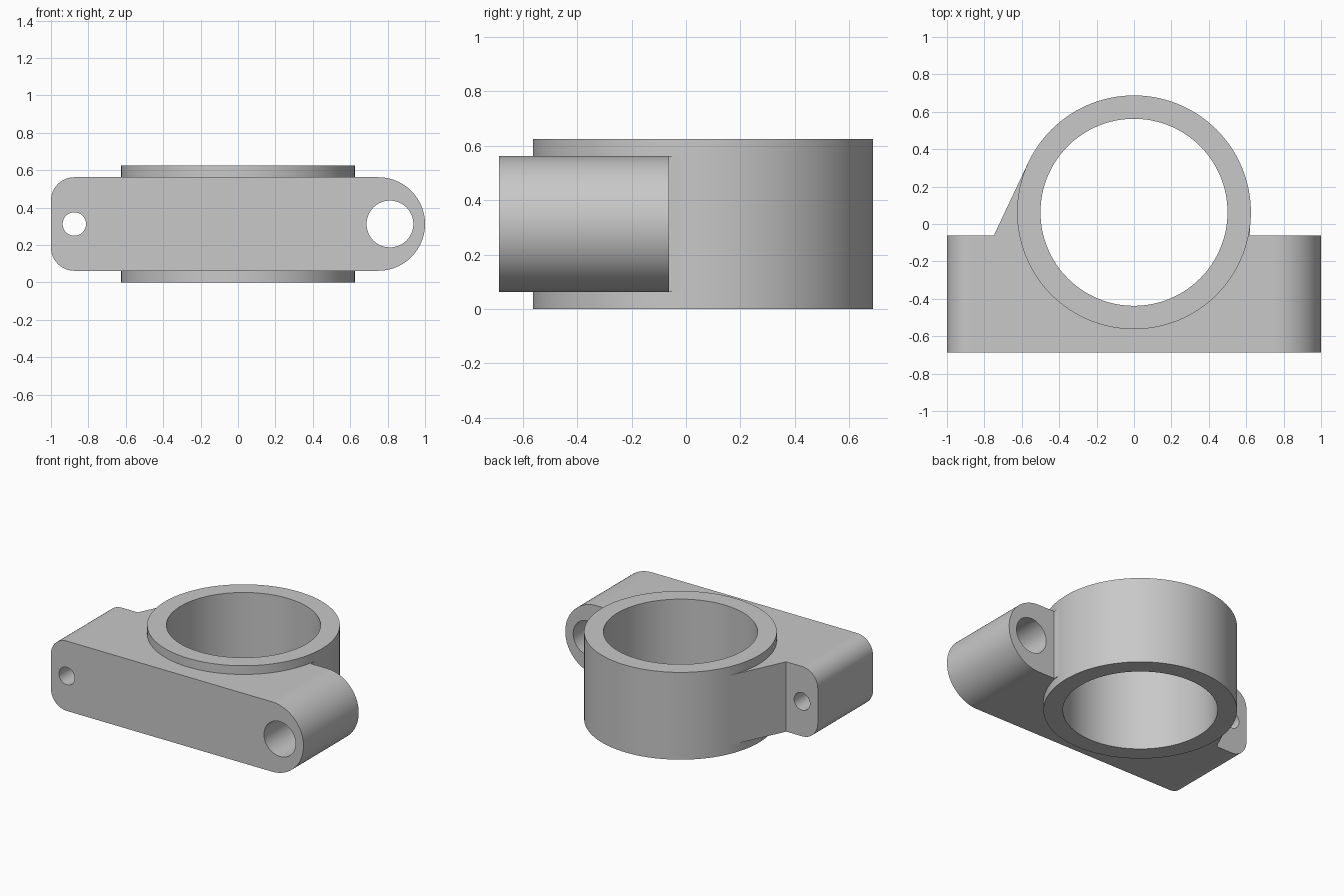
import bpy
import bmesh
from math import sin, cos, acos, atan2, hypot, pi, radians
from mathutils import Matrix, Vector

if "Cube" in bpy.data.objects:
    bpy.data.objects.remove(bpy.data.objects["Cube"], do_unlink=True)

grey = bpy.data.materials.new("plain_grey")
grey.use_nodes = True
colour = (0.58, 0.58, 0.58, 1)
grey.diffuse_color = colour
grey.node_tree.nodes["Principled BSDF"].inputs["Base Color"].default_value = colour

RING_Y, OUTER, BORE, HEIGHT = 0.0625, 0.625, 0.5, 0.625
FRONT, BACK = -0.6875, -0.0625
BOTTOM, TOP = 0.0625, 0.5625
MID = HEIGHT / 2


def arc(cx, cy, r, start, end, steps):
    """Points along an arc, angles in degrees."""
    angles = [radians(start + (end - start) * i / steps) for i in range(steps + 1)]
    return [(cx + r * cos(a), cy + r * sin(a)) for a in angles]


def circle(cx, cy, r, steps=128):
    return arc(cx, cy, r, 0, 360, steps)[:-1]


def prism(name, outline, low, high, along_y=False):
    """Extrude an outline up z, or an x-z outline along y."""
    bm = bmesh.new()
    face = bm.faces.new([bm.verts.new((u, v, low)) for u, v in outline])
    new = bmesh.ops.extrude_face_region(bm, geom=[face])["geom"]
    bmesh.ops.translate(bm, vec=Vector((0, 0, high - low)),
                        verts=[g for g in new if isinstance(g, bmesh.types.BMVert)])
    if along_y:
        swap = Matrix(((1, 0, 0, 0), (0, 0, 1, 0), (0, 1, 0, 0), (0, 0, 0, 1)))
        bmesh.ops.transform(bm, matrix=swap, verts=bm.verts)
    bmesh.ops.recalc_face_normals(bm, faces=bm.faces)
    mesh = bpy.data.meshes.new(name)
    bm.to_mesh(mesh)
    bm.free()
    mesh.materials.append(grey)
    obj = bpy.data.objects.new(name, mesh)
    bpy.context.collection.objects.link(obj)
    return obj


def combine(target, other, operation):
    """Apply a boolean and discard the helper."""
    bpy.context.view_layer.objects.active = target
    mod = target.modifiers.new(operation.lower(), "BOOLEAN")
    mod.object, mod.operation, mod.solver = other, operation, "EXACT"
    bpy.ops.object.modifier_apply(modifier=mod.name)
    bpy.data.objects.remove(other, do_unlink=True)


# Mounting bar: one fully rounded end, one end with small corner radii
r = 0.125
bar_outline = (arc(0.75, MID, 0.25, -90, 90, 48)
               + arc(-1 + r, TOP - r, r, 90, 180, 16)
               + arc(-1 + r, BOTTOM + r, r, 180, 270, 16))
body = prism("clamp_bracket", bar_outline, FRONT, BACK, along_y=True)

# Web: tangent gusset on the right, short straight shoulder on the left
px, py = -0.75, BACK - RING_Y
tangent = atan2(py, px) % (2 * pi) - acos(OUTER / hypot(px, py))
shoulder = 0.62
web_outline = [(px, FRONT + 0.3), (shoulder, FRONT + 0.3), (shoulder, -0.02), (0, RING_Y),
               (OUTER * cos(tangent), RING_Y + OUTER * sin(tangent)), (px, BACK)]
combine(body, prism("web", web_outline, BOTTOM, TOP), "UNION")

# Ring collar
combine(body, prism("ring", circle(0, RING_Y, OUTER), 0, HEIGHT), "UNION")

# Bore and the two bolt holes
combine(body, prism("bore", circle(0, RING_Y, BORE), -0.1, HEIGHT + 0.1), "DIFFERENCE")
for x, radius in ((0.8125, 0.125), (-0.875, 0.0625)):
    hole = prism("bolt_hole", circle(x, MID, radius, 64), FRONT - 0.1, BACK + 0.1, True)
    combine(body, hole, "DIFFERENCE")

# Smooth curved walls, flat planes
bpy.ops.object.select_all(action="DESELECT")
body.select_set(True)
bpy.context.view_layer.objects.active = body
bpy.ops.object.shade_smooth_by_angle(angle=radians(20))
weighted = body.modifiers.new("flat_planes", "WEIGHTED_NORMAL")
weighted.keep_sharp = True
